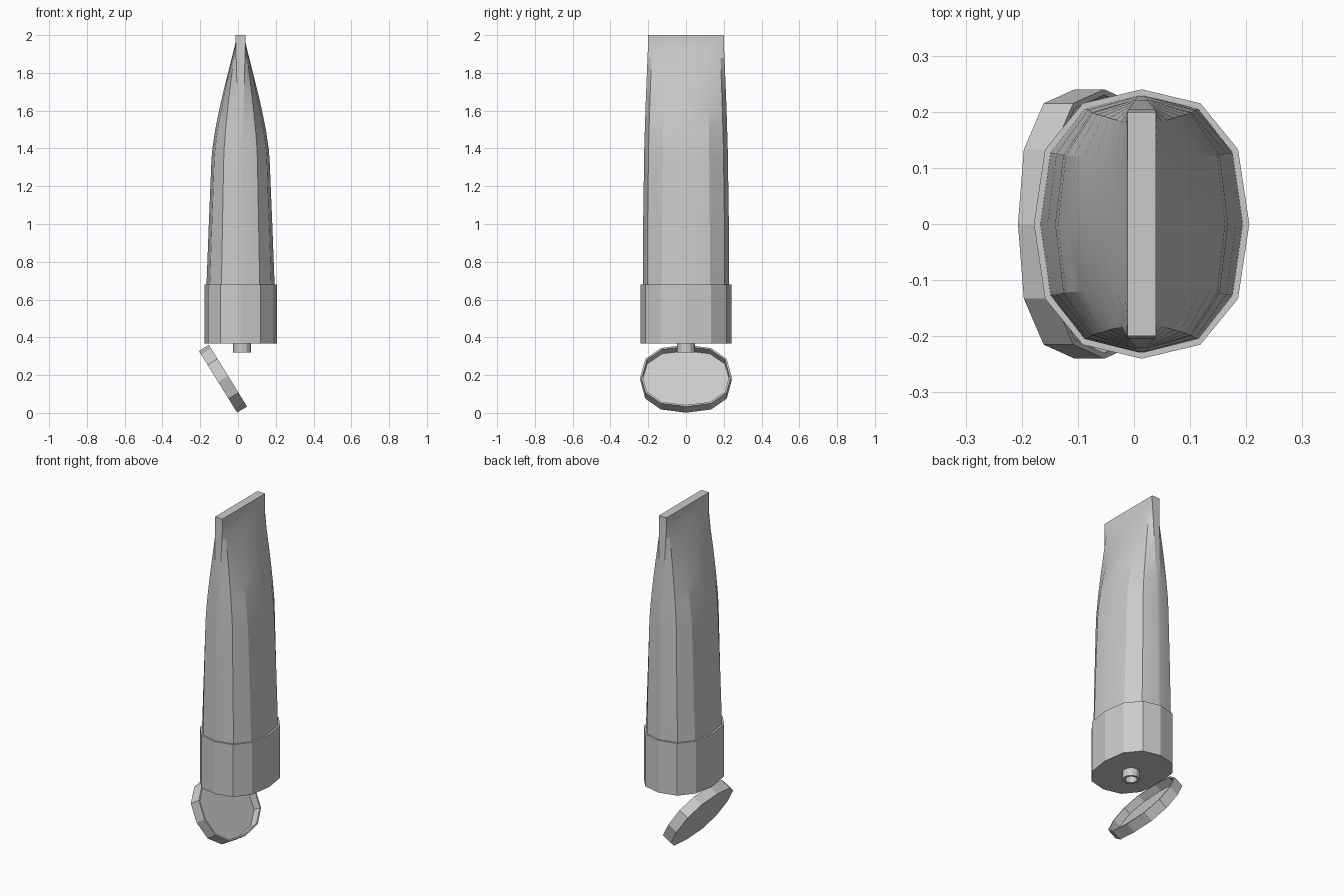
import bpy, math
from mathutils import Matrix, Vector

if "Cube" in bpy.data.objects:
    bpy.data.objects.remove(bpy.data.objects["Cube"])

CX = 0.0135            # tube axis
# quarter of the twelve-sided squarish oval, mirrored into a full ring
QUARTER = [(0.192, 0), (0.172, 0.133), (0.105, 0.215), (0, 0.24)]
OVAL = (QUARTER
        + [(-x, y) for x, y in QUARTER[2::-1]]
        + [(-x, -y) for x, y in QUARTER[1:]]
        + [(x, -y) for x, y in QUARTER[2:0:-1]])


def loft(name, rings, matrix=None):
    """Join equal-length rings with quads and close both ends."""
    n = len(rings[0])
    verts = [p for r in rings for p in r]
    faces = [tuple(reversed(range(n)))]
    for k in range(len(rings) - 1):
        for i in range(n):
            j = (i + 1) % n
            faces.append((k*n + i, k*n + j, (k+1)*n + j, (k+1)*n + i))
    faces.append(tuple(range((len(rings) - 1)*n, len(rings)*n)))
    mesh = bpy.data.meshes.new(name)
    mesh.from_pydata(verts, [], faces)
    if matrix:
        mesh.transform(matrix)
    obj = bpy.data.objects.new(name, mesh)
    bpy.context.collection.objects.link(obj)
    return obj


def ring(outline, z, inset=0.0):
    out = []
    for x, y in outline:
        v = Vector((x, y))
        v -= v.normalized() * inset
        out.append((v.x, v.y, z))
    return out


def cup(name, outline, height, wall, depth, matrix):
    """Solid with a recess in its upper side; rim at local z = 0."""
    return loft(name, [ring(outline, -height), ring(outline, 0),
                       ring(outline, 0, wall), ring(outline, -depth, wall)], matrix)


# cap
loft("cap", [ring(OVAL, 0.368), ring(OVAL, 0.68)], Matrix.Translation((CX, 0, 0)))

# nozzle, open downwards
circle = [(0.047*math.cos(a*math.pi/6), 0.047*math.sin(a*math.pi/6)) for a in range(12)]
cup("nozzle", circle, 0.055, 0.014, 0.045,
    Matrix.Translation((0.021, 0, 0.32)) @ Matrix.Rotation(math.pi, 4, 'X'))

# flip lid hanging open from the left edge of the cap
cup("flip_lid", OVAL, 0.062, 0.01, 0.045,
    Matrix.Translation((-0.053, 0, 0.197)) @ Matrix.Rotation(math.radians(58.2), 4, 'Y'))

# tube body: half width, half depth and seam half width by height
LEVELS = [(0.66, 0.181, 0.229, 0.006), (1.0, 0.168, 0.227, 0.008),
          (1.34, 0.154, 0.222, 0.011), (1.40, 0.149, 0.221, 0.012),
          (1.5, 0.134, 0.218, 0.013), (1.6, 0.114, 0.215, 0.015),
          (1.7, 0.091, 0.211, 0.018), (1.8, 0.066, 0.207, 0.021),
          (1.88, 0.046, 0.204, 0.023), (1.94, 0.031, 0.201, 0.025),
          (1.965, 0.026, 0.2, 0.0255), (2.0, 0.0255, 0.2, 0.0255)]


def section(z, hx, hy, seam):
    side = [(seam + (hx - seam)*x/0.192, hy*y/0.24) for x, y in QUARTER]
    right = [(x, -y) for x, y in side[:0:-1]] + side
    full = right + [(-x, -y) for x, y in right]
    return [(x + CX, y, z) for x, y in full]


body = loft("tube_body", [section(*lv) for lv in LEVELS])
bpy.context.view_layer.objects.active = body
body.select_set(True)
bpy.ops.object.shade_smooth_by_angle(angle=math.radians(20))
